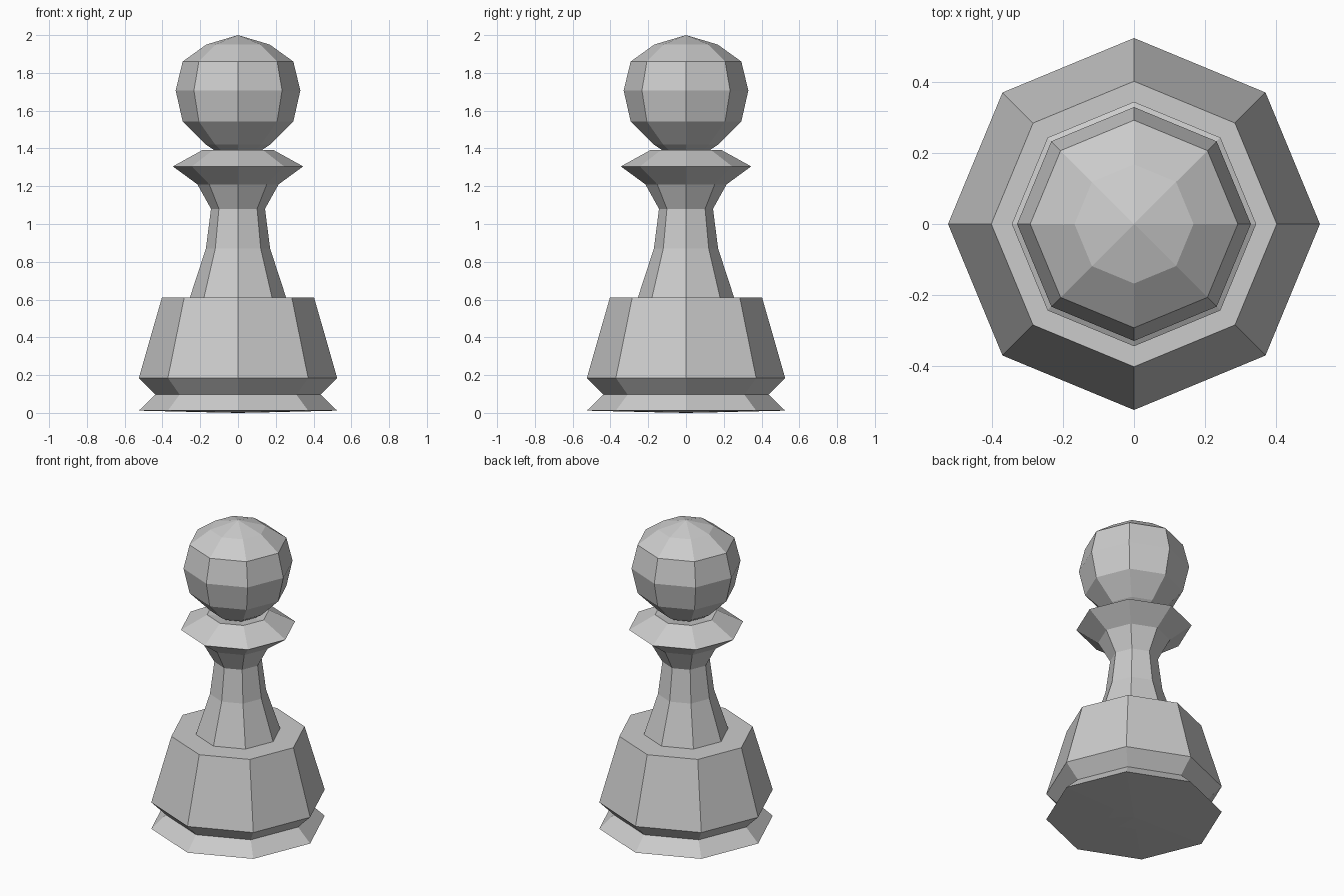
import bpy
import bmesh
from math import cos, sin, pi

cube = bpy.data.objects.get("Cube")
if cube:
    bpy.data.objects.remove(cube)

SIDES = 8

grey = bpy.data.materials.new("light_grey")
grey.use_nodes = True
colour = (0.6, 0.6, 0.6, 1)
grey.diffuse_color = colour
grey.node_tree.nodes["Principled BSDF"].inputs["Base Color"].default_value = colour


def lathe(name, profile):
    """Turn a (radius, height) profile into a flat-faced solid."""
    bm = bmesh.new()
    rings = []
    for r, z in profile:
        if r == 0:
            rings.append([bm.verts.new((0, 0, z))] * SIDES)
        else:
            rings.append([bm.verts.new((r * cos(2 * pi * i / SIDES), r * sin(2 * pi * i / SIDES), z))
                          for i in range(SIDES)])
    for low, high in zip(rings, rings[1:]):
        for i in range(SIDES):
            j = (i + 1) % SIDES
            corners = list(dict.fromkeys((low[i], low[j], high[j], high[i])))
            bm.faces.new(corners)
    bmesh.ops.recalc_face_normals(bm, faces=bm.faces)
    mesh = bpy.data.meshes.new(name)
    bm.to_mesh(mesh)
    bm.free()
    mesh.materials.append(grey)
    obj = bpy.data.objects.new(name, mesh)
    bpy.context.collection.objects.link(obj)
    return obj


# Grooved foot and tapered plinth, with a barely domed underside
lathe("base", [(0, 0), (0.15, 0.003), (0.525, 0.012), (0.437, 0.097), (0.525, 0.185),
               (0.403, 0.61), (0, 0.61)])

# Waisted stem flaring into the collar, with a dished top
lathe("stem_and_collar", [(0, 0.6), (0.255, 0.61), (0.17, 0.87), (0.143, 1.08), (0.215, 1.21),
                          (0.345, 1.305), (0.187, 1.392), (0, 1.36)])

# Faceted ball
lathe("head", [(0, 1.36), (0.125, 1.39), (0.17, 1.42), (0.293, 1.543), (0.33, 1.707),
               (0.293, 1.86), (0.168, 1.95), (0, 2.0)])
